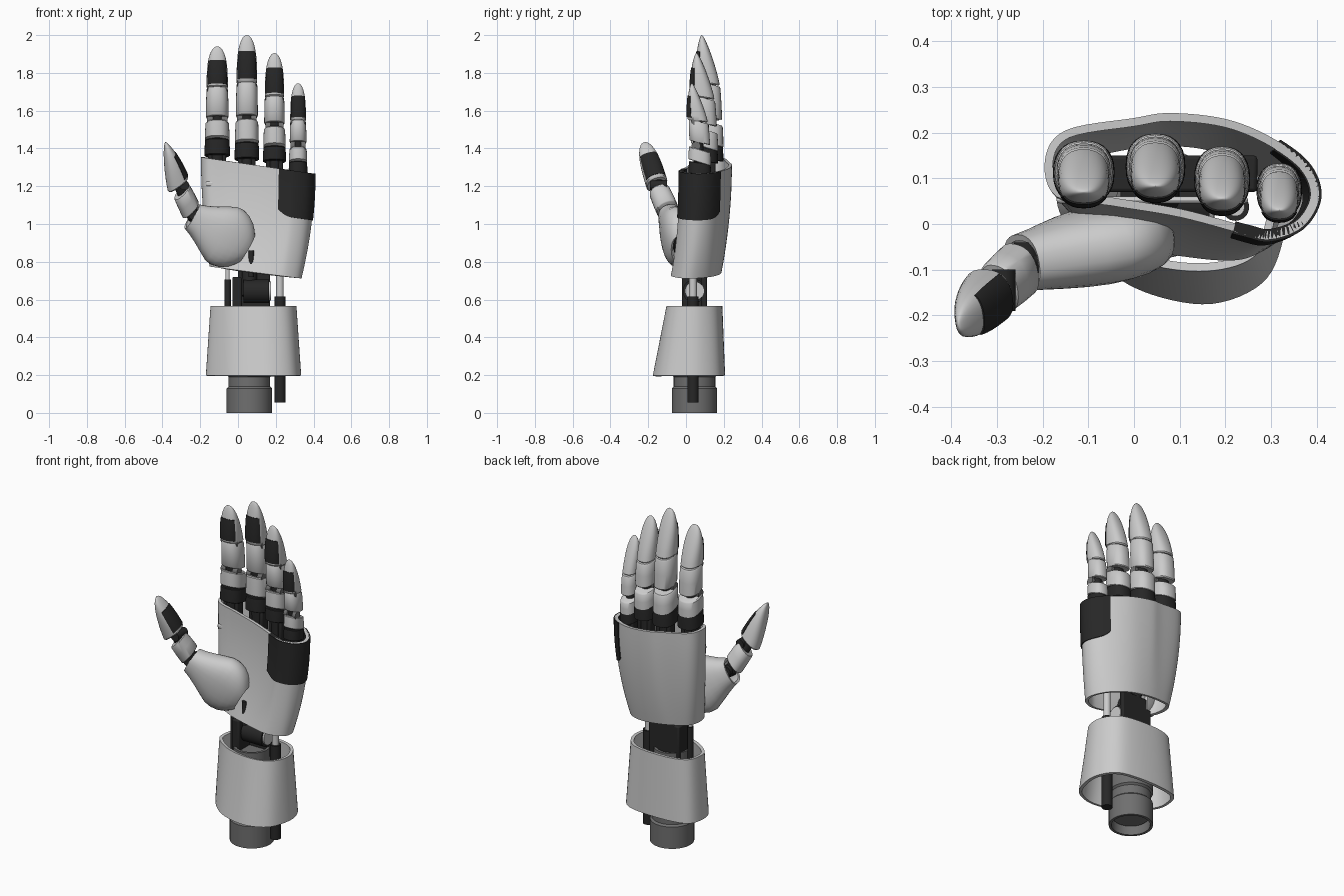
import bpy, math
from mathutils import Vector, Matrix

if "Cube" in bpy.data.objects:
    bpy.data.objects.remove(bpy.data.objects["Cube"])


def material(name, v):
    m = bpy.data.materials.new(name)
    m.diffuse_color = (v, v, v, 1)
    m.use_nodes = True
    m.node_tree.nodes["Principled BSDF"].inputs["Base Color"].default_value = m.diffuse_color
    return m


BLACK = material("black", 0.02)
DARK = material("dark_grey", 0.16)


def finish(ob, mat=None, thick=0, cutter=None, offset=-1):
    bpy.ops.object.select_all(action='DESELECT')
    ob.select_set(True)
    bpy.context.view_layer.objects.active = ob
    if thick:
        m = ob.modifiers.new("wall", 'SOLIDIFY')
        m.thickness, m.offset = thick, offset
        bpy.ops.object.modifier_apply(modifier=m.name)
    if cutter:
        m = ob.modifiers.new("cut", 'BOOLEAN')
        m.operation, m.object, m.solver = 'DIFFERENCE', cutter, 'EXACT'
        bpy.ops.object.modifier_apply(modifier=m.name)
    if mat:
        ob.data.materials.clear()
        ob.data.materials.append(mat)
    bpy.ops.object.shade_smooth_by_angle(angle=math.radians(38))
    return ob


def loft(name, rings, closed=True, caps=True):
    n = len(rings[0])
    faces = []
    for j in range(len(rings) - 1):
        for i in range(n if closed else n - 1):
            k = (i + 1) % n
            faces.append((j * n + i, j * n + k, (j + 1) * n + k, (j + 1) * n + i))
    if caps:
        faces.append(tuple(reversed(range(n))))
        faces.append(tuple(range((len(rings) - 1) * n, len(rings) * n)))
    me = bpy.data.meshes.new(name)
    me.from_pydata([tuple(p) for r in rings for p in r], [], faces)
    ob = bpy.data.objects.new(name, me)
    bpy.context.collection.objects.link(ob)
    return ob


def frame(p0, p1, front):
    z = (Vector(p1) - Vector(p0)).normalized()
    f = Vector(front)
    y = -(f - z * f.dot(z)).normalized()
    x = y.cross(z)
    m = Matrix((x, y, z)).transposed().to_4x4()
    m.translation = p0
    return m


def segment(name, p0, p1, prof, w, d, tilt=0.3, front=(0, -1, 0), mat=None,
            arc=None, grow=0, thick=0):
    """Rounded tube from p0 to p1; prof = (t, width scale, depth scale)."""
    M, L, n = frame(p0, p1, front), (Vector(p1) - Vector(p0)).length, 28
    a0, a1 = arc or (0, 2 * math.pi)
    rings = []
    for t, sx, sy in prof:
        r = []
        for i in range(n):
            a = a0 + (a1 - a0) * i / (n - 1 if arc else n)
            c, s = math.cos(a), math.sin(a)
            x = (w * sx + grow) * math.copysign(abs(c) ** 0.85, c)
            y = (d * sy + grow) * math.copysign(abs(s) ** 0.85, s)
            r.append(M @ Vector((x, y, t * L - tilt * y)))
        rings.append(r)
    return finish(loft(name, rings, not arc, not (arc or thick)), mat, thick)


def cyl(name, p0, p1, r, mat=None):
    L = (Vector(p1) - Vector(p0)).length
    bpy.ops.mesh.primitive_cylinder_add(vertices=32, radius=r, depth=L)
    ob = bpy.context.object
    f = (0, -1, 0) if abs(p1[1] - p0[1]) < L * 0.9 else (1, 0, 0)
    ob.matrix_world = frame(p0, p1, f) @ Matrix.Translation((0, 0, L / 2))
    ob.name = name
    return finish(ob, mat)


def box(name, lo, hi, mat=None):
    lo, hi = Vector(lo), Vector(hi)
    bpy.ops.mesh.primitive_cube_add(size=1, location=(lo + hi) / 2)
    ob = bpy.context.object
    ob.scale, ob.name = hi - lo, name
    b = ob.modifiers.new("soft", 'BEVEL')
    bpy.ops.object.transform_apply(location=False, rotation=False)
    b.width, b.segments = 0.008, 2
    return finish(ob, mat)


def curve_at(pts, u):
    """Closed smooth curve through pts, u in 0..1."""
    n = len(pts)
    i, t = int(u * n), u * n - int(u * n)
    a, b, c, d = (Vector(pts[(i + k) % n]) for k in (-1, 0, 1, 2))
    return 0.5 * (2 * b + (c - a) * t + (2 * a - 5 * b + 4 * c - d) * t**2 + (3 * b - a - 3 * c + d) * t**3)


# wrist post: stepped hollow tube
post = [(0.12, 0), (0.12, 0.13), (0.11, 0.14), (0.11, 0.19), (0.12, 0.2), (0.12, 0.3), (0.10, 0.31), (0.10, 0.56)]
rings = [[(0.06 + r * math.cos(a * math.pi / 24), 0.045 + r * math.sin(a * math.pi / 24), z)
          for a in range(48)] for r, z in post]
finish(loft("wrist_post", rings, caps=False), DARK, 0.015)
cyl("post_plug", (0.06, 0.045, 0.05), (0.06, 0.045, 0.54), 0.098, DARK)

# forearm cuff
low = [(-.17, .08), (-.14, .17), (-.03, .203), (.15, .203), (.27, .17), (.33, .07),
       (.325, -.04), (.28, -.13), (.17, -.175), (.04, -.155), (-.06, -.1), (-.15, 0)]
top = [(-.145, .07), (-.12, .15), (-.02, .188), (.15, .188), (.25, .155), (.305, .07),
       (.3, -.02), (.25, -.08), (.16, -.103), (.05, -.093), (-.05, -.055), (-.13, .01)]
rings = []
for s in (0, 0.5, 1):
    rings.append([(*curve_at(low, i / 72).lerp(curve_at(top, i / 72), s), 0.197 + 0.368 * s)
                  for i in range(72)][::-1])
finish(loft("forearm_cuff", rings, caps=False), thick=0.018)

# palm shell, described by a top and a bottom outline
P_TOP = [(-.195, .14), (-.15, .205), (0, .232), (.08, .243), (.2, .23), (.3, .19), (.38, .13),
         (.405, .06), (.37, -.005), (.3, -.033), (.24, -.022), (.1, .015), (-.05, .04), (-.17, .06)]
P_LOW = [(-.15, .08), (-.12, .15), (-.02, .18), (.07, .188), (.16, .18), (.24, .15), (.3, .1),
         (.335, .03), (.32, -.03), (.26, -.07), (.2, -.08), (.1, -.07), (-.02, -.05), (-.12, 0)]


def palm_point(u, s):
    p = curve_at(P_LOW, u).lerp(curve_at(P_TOP, u), 1 - (1 - s) ** 2)
    zl, zt = 0.755 - 0.13 * p.x, 1.325 - 0.146 * p.x
    return Vector((p.x, p.y, zl + (zt - zl) * s))


outline = [(-.4, 1.09), (-.2, 1.1), (-.15, 1.125), (-.1, 1.13), (-.04, 1.12), (.01, 1.09), (.05, 1.04),
           (.072, .98), (.075, .92), (.062, .84), (.085, .74), (.1, .6), (-.4, .6)]
cutter = loft("thumb_opening_cutter", [[(x, y, z) for x, z in outline] for y in (0.07, -0.4)])
rings = [[palm_point(i / 84, s / 12) for i in range(84)][::-1] for s in range(13)]
finish(loft("palm_shell", rings, caps=False), None, 0.018, cutter)
bpy.data.objects.remove(cutter)

# black pad on the outer edge of the palm
rings = []
for j in range(13):
    r = []
    for i in range(41):
        v = i / 40
        s0 = 0.56 + 0.06 * abs(2 * v - 1) ** 8
        r.append(palm_point((5.2 + 5.0 * v) / 14, s0 + (1.0 - s0) * j / 12))
    rings.append(r[::-1])
finish(loft("palm_edge_pad", rings, False, False), BLACK, 0.028, offset=-0.6)

# palm inner frame
box("palm_frame", (-.08, .07, .85), (.27, .15, 1.22), BLACK)
box("palm_cross_bar", (-.17, .045, 1.2), (.25, .06, 1.225))
cyl("palm_column", (.06, .045, .62), (.06, .1, .95), .04, BLACK)

# wrist mechanism
cyl("wrist_motor", (.03, .045, .645), (.165, .045, .645), .062, BLACK)
cyl("wrist_motor_cap", (.165, .045, .645), (.175, .045, .645), .05)
box("wrist_block", (-.03, -.02, .5), (.02, .11, .72), BLACK)
box("wrist_bracket", (.0, .08, .5), (.17, .11, .78), BLACK)
cyl("right_cylinder", (.222, .037, .055), (.222, .037, .615), .03, BLACK)
cyl("right_rod", (.222, .037, .6), (.222, .037, .8), .02)
cyl("left_cylinder", (-.055, .037, .45), (-.055, .037, .705), .017, BLACK)
cyl("left_rod", (-.055, .037, .7), (-.055, .037, .85), .011)
cyl("front_link", (.07, -.04, .72), (.07, -.04, .86), .014, BLACK)


def tip_at(t):
    return (t, 0.93 * (1 - t ** 3) ** 0.5 + 0.01, (1 - t ** 1.3) ** 0.7 + 0.01)


BARREL = [(0, .93, .93), (.04, 1, 1), (.5, .99, .99), (.95, .95, .95), (1, .88, .88)]
TIP = [(-.03, .84, .92)] + [tip_at(math.sin(i / 14 * math.pi / 2)) for i in range(15)]
PAD = [tip_at(.04 + .6 * i / 8) for i in range(9)]
FRONT_ARC = (math.radians(212), math.radians(328))

# fingers: x, y, half width, half depth, then heights of base, first, gap, second, tip start, tip end
fingers = {
    "index": (-.11, .113, .065, .07, 1.36, 1.445, 1.535, 1.562, 1.725, 1.94),
    "middle": (.047, .126, .063, .072, 1.34, 1.425, 1.54, 1.567, 1.75, 2.0),
    "ring": (.193, .098, .059, .072, 1.33, 1.405, 1.50, 1.53, 1.675, 1.905),
    "little": (.318, .073, .048, .06, 1.26, 1.325, 1.395, 1.43, 1.55, 1.745)}
for n, (x, y, w, d, zb, z1, z2, z3, z4, z5) in fingers.items():
    n += "_finger"
    ym, yt, yb = y - .006, y - .012, y - .042
    segment(n + "_knuckle", (x, y, zb), (x, y, z1), BARREL, w * 1.04, d * 1.0, .15, mat=BLACK)
    segment(n + "_first", (x, y, z1), (x, y, z2), BARREL, w, d)
    segment(n + "_second", (x, y, z3), (x, ym, z4 - .008), BARREL, w * .92, d * .9)
    segment(n + "_tip", (x, yt, z4), (x, yb, z5), TIP, w * .92, d * .86)
    segment(n + "_pad", (x, yt, z4), (x, yb, z5), PAD, w * .92, d * .86, mat=BLACK,
            arc=FRONT_ARC, grow=.003, thick=.006)
    cyl(n + "_core", (x, y, 1.1), (x, yt, z4 + .03), w * .55, BLACK)
    for k, z in enumerate(((z2 + z3) / 2, z4 - .004)):
        for side in (-1, 1):
            cyl(f"{n}_hinge_{k}_{side}", (x + side * w * .35, y - .02, z), (x + side * w * .82, y - .02, z), .024, DARK)
    for side in (-1, 1):
        xs = x + side * w * .55
        box(f"{n}_strut_{side}", (xs - .012, y - .03, zb - .12), (xs + .012, y + .03, zb + .02), BLACK)

# thumb: open base shell, middle link and tip
BASE = [(0, .5, .7), (.04, .62, .8), (.12, .8, .9), (.22, .93, .97), (.34, 1, 1), (.46, .98, 1),
        (.6, .83, .96), (.75, .66, .88), (.88, .53, .8), (1, .44, .74)]
segment("thumb_base_shell", (.045, -.02, .87), (-.245, -.085, 1.04), BASE, .168, .085, 0, thick=.014)
segment("thumb_base_motor", (.03, -.015, .88), (-.15, -.05, .98), BARREL, .075, .05, 0, mat=BLACK)
cyl("thumb_core", (-.12, -.045, .97), (-.245, -.09, 1.05), .036, BLACK)
cyl("thumb_link_core", (-.235, -.085, 1.04), (-.325, -.165, 1.25), .034, BLACK)
side_front = (1, .1, .15)
segment("thumb_link", (-.25, -.098, 1.075), (-.297, -.14, 1.17), BARREL, .06, .056, .35, side_front)
cyl("thumb_lower_hinge", (-.235, -.14, 1.05), (-.235, -.04, 1.05), .028, BLACK)
cyl("thumb_upper_hinge", (-.285, -.19, 1.205), (-.285, -.10, 1.205), .026, BLACK)
a, b = (-.318, -.155, 1.215), (-.385, -.222, 1.432)
segment("thumb_tip", a, b, TIP, .062, .062, .35, side_front)
segment("thumb_pad", a, b, PAD, .062, .062, .35, side_front, BLACK, FRONT_ARC, .003, .006)
